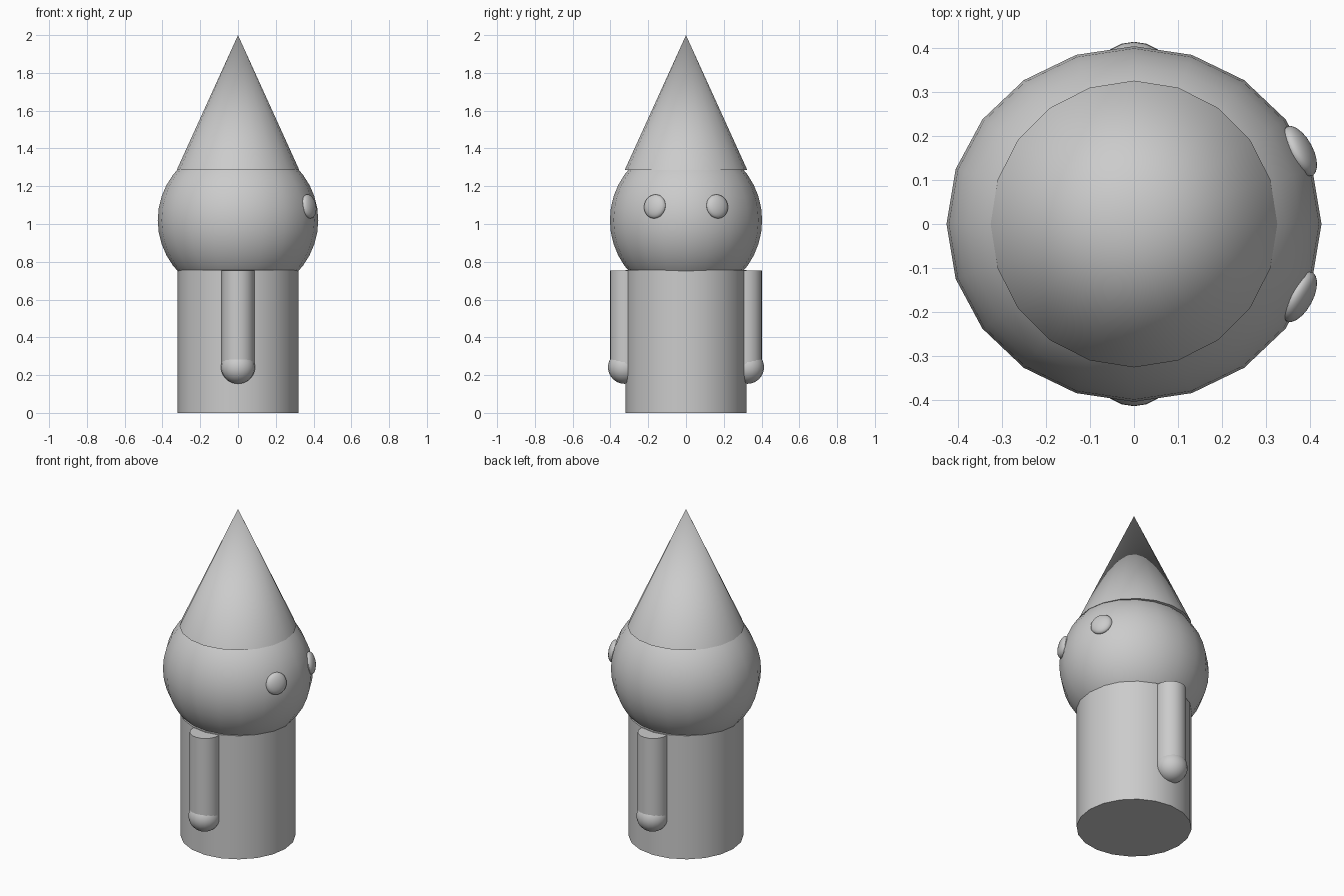
import bpy
import math

if "Cube" in bpy.data.objects:
    bpy.data.objects.remove(bpy.data.objects["Cube"])

SIDES = 20


def finish(name):
    # Name the new part and smooth everything but its sharp rims
    ob = bpy.context.object
    ob.name = name
    bpy.ops.object.transform_apply(location=False, rotation=True, scale=True)
    bpy.ops.object.shade_smooth_by_angle(angle=math.radians(35))
    return ob


def cone(name, r_bottom, r_top, z0, z1, y=0.0):
    bpy.ops.mesh.primitive_cone_add(vertices=SIDES, radius1=r_bottom, radius2=r_top,
                                    depth=z1 - z0, location=(0, y, (z0 + z1) / 2))
    return finish(name)


def ball(name, loc, radii, rot=(0, 0, 0)):
    bpy.ops.mesh.primitive_uv_sphere_add(segments=SIDES, ring_count=SIDES, radius=1,
                                         location=loc, rotation=rot)
    bpy.context.object.scale = radii
    return finish(name)


# Body, head and pointed hat
cone("body", 0.32, 0.32, 0.0, 0.757)
ball("head", (0, 0, 1.02), (0.425, 0.403, 0.41))
cone("hat", 0.325, 0.0, 1.285, 2.0)

# Arms, hands and eyes, mirrored across y (the face looks along +x)
for side, s in (("left", 1), ("right", -1)):
    cone(side + "_arm", 0.087, 0.087, 0.24, 0.753, y=s * 0.316)
    ball(side + "_hand", (0, s * 0.325, 0.242), (0.09, 0.088, 0.088))
    ball(side + "_eye", (0.375, s * 0.165, 1.093), (0.029, 0.063, 0.064),
         (0, math.radians(-10), s * math.radians(28)))
